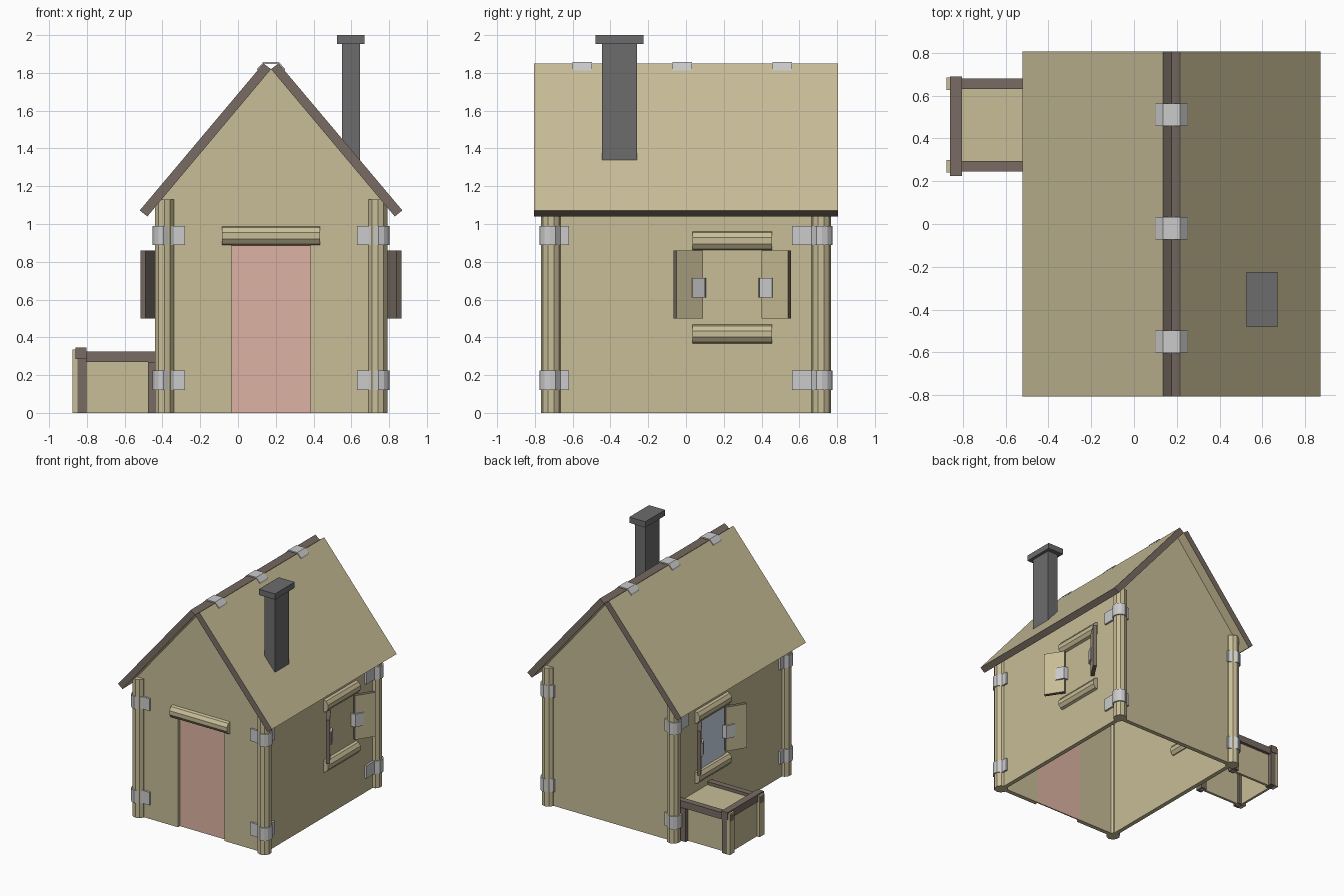
import bpy, bmesh, math
from mathutils import Vector

if "Cube" in bpy.data.objects:
    bpy.data.objects.remove(bpy.data.objects["Cube"])

CX = 0.175            # centre line of the house
WIN_Y = 0.245         # centre of both side windows


def material(name, rgb):
    m = bpy.data.materials.new(name)
    m.diffuse_color = (*rgb, 1)
    m.use_nodes = True
    m.node_tree.nodes["Principled BSDF"].inputs["Base Color"].default_value = m.diffuse_color
    return m


WOOD = material("wood", (0.58, 0.51, 0.31))
EDGE = material("wood_edge", (0.19, 0.15, 0.125))
DOOR = material("door_red", (0.72, 0.45, 0.36))
GLASS = material("glass", (0.62, 0.72, 0.85))
STONE = material("dark_stone", (0.15, 0.15, 0.155))


def prism(name, pts, lo, hi, axis, mat=None, broad=None):
    """Extrude a 2D profile along an axis; faces passing 'broad' stay wood."""
    put = {"x": lambda p, t: (t, p[0], p[1]),
           "y": lambda p, t: (p[0], t, p[1]),
           "z": lambda p, t: (p[0], p[1], t)}[axis]
    bm = bmesh.new()
    a = [bm.verts.new(put(p, lo)) for p in pts]
    b = [bm.verts.new(put(p, hi)) for p in pts]
    bm.faces.new(a)
    bm.faces.new(b[::-1])
    n = len(pts)
    for i in range(n):
        bm.faces.new((a[i], b[i], b[(i + 1) % n], a[(i + 1) % n]))
    bmesh.ops.recalc_face_normals(bm, faces=bm.faces)
    if broad:
        for f in bm.faces:
            f.normal_update()
            f.material_index = 0 if broad(f.normal) else 1
    me = bpy.data.meshes.new(name)
    bm.to_mesh(me)
    bm.free()
    if mat:
        me.materials.append(mat)
    if broad:
        me.materials.append(EDGE)
    ob = bpy.data.objects.new(name, me)
    bpy.context.collection.objects.link(ob)
    return ob


def box(name, x, y, z, mat=None):
    x0, x1 = sorted(x)
    y0, y1 = sorted(y)
    return prism(name, [(x0, y0), (x1, y0), (x1, y1), (x0, y1)], *z, "z", mat)


def circle(c, r, n=10):
    return [(c[0] + r * math.cos(2 * math.pi * (i + .5) / n),
             c[1] + r * math.sin(2 * math.pi * (i + .5) / n)) for i in range(n)]


# Gable walls, the front one notched for the doorway
top = [(CX + .575, 0), (CX + .575, 1.14), (CX, 1.82), (CX - .575, 1.14), (CX - .575, 0)]
notch = [(CX - .21, 0), (CX - .21, .89), (CX + .21, .89), (CX + .21, 0)]
prism("front_wall", top + notch, -.725, -.69, "y", WOOD)
prism("back_wall", top, .69, .725, "y", WOOD)
box("door", (CX - .21, CX + .21), (-.70, -.69), (0, .89), DOOR)
prism("door_lintel", circle((-.715, .938), .053), CX - .26, CX + .26, "x", WOOD)

for s, side in ((-1, "left"), (1, "right")):
    X = lambda d: CX + s * d
    box(side + "_wall", (X(.54), X(.575)), (-.69, .69), (0, 1.14), WOOD)

    # Roof slab, meeting its twin in a V groove at the ridge
    prism(side + "_roof", [(X(.695), 1.072), (X(.04), 1.85), (X(0), 1.82), (X(.655), 1.04)],
          -.805, .805, "y", WOOD, lambda n: abs(n.y) < .5 and n.x * s * n.z > 0)

    # Window sill and lintel logs
    for nm, z in (("lintel", .911), ("sill", .418)):
        prism(f"{side}_window_{nm}", circle((X(.565), z), .053),
              WIN_Y - .21, WIN_Y + .21, "y", WOOD)

    # Opened shutters with bent hinge plates
    for t, end in ((-1, "front"), (1, "back")):
        flip = lambda pts: [(X(d), WIN_Y + t * y) for d, y in pts]
        face = Vector((s * .84, -t * .54, 0))
        prism(f"{side}_{end}_shutter",
              flip([(.60, .155), (.69, .295), (.665, .311), (.575, .171)]),
              .50, .86, "z", WOOD, lambda n: n.dot(face) > .9)
        prism(f"{side}_{end}_hinge",
              flip([(.636, .215), (.646, .211), (.612, .145), (.575, .14), (.575, .155), (.602, .157)]),
              .61, .715, "z")

    # Corner posts and the metal straps around them
    for t, end in ((-1, "front"), (1, "back")):
        prism(f"{side}_{end}_post", circle((X(.565), t * .715), .053), 0, 1.13, "z", WOOD)
        wing_x = .455 if t < 0 else .50
        wing_y = .62 if t < 0 else .56

        def path(r, off):
            arc = [(.565 + r * math.cos(math.radians(a)), .715 + r * math.sin(math.radians(a)))
                   for a in range(-22, 113, 27)]
            return ([(.575 + off, wing_y), (.575 + off, .665)] + arc +
                    [(.515, .725 + off), (wing_x, .725 + off)])
        outline = path(.062, .018) + path(.05, .002)[::-1]
        for nm, z in (("lower", (.12, .225)), ("upper", (.89, .99))):
            prism(f"{side}_{end}_{nm}_strap", [(X(u), t * v) for u, v in outline], *z, "z")

# Pane in the left window
box("left_window_glass", (CX - .579, CX - .57), (WIN_Y - .16, WIN_Y + .16), (.46, .87), GLASS)

# Metal clips over the ridge
clip = [(-.075, 1.812), (-.072, 1.824), (-.04, 1.858), (.04, 1.858), (.072, 1.824),
        (.075, 1.812), (.04, 1.848), (-.04, 1.848)]
for i, y in enumerate((-.55, -.02, .51)):
    prism(f"ridge_clip_{i + 1}", [(CX + x, z) for x, z in clip], y - .052, y + .052, "y")

# Chimney, cut to the roof slope at its foot
prism("chimney", [(.55, 1.44), (.645, 1.325), (.645, 1.955), (.55, 1.955)], -.445, -.26, "y", STONE)
box("chimney_cap", (.525, .67), (-.48, -.225), (1.953, 2.0), STONE)

# Crate: thin panels, open underneath, with a raised frame
box("crate_front_panel", (-.85, -.44), (.265, .285), (0, .32), WOOD)
box("crate_back_panel", (-.85, -.44), (.635, .655), (0, .32), WOOD)
box("crate_end_panel", (-.85, -.83), (.285, .635), (0, .32), WOOD)
box("crate_lid", (-.83, -.40), (.285, .635), (.285, .30), WOOD)
for y, end in ((.27, "front"), (.655, "back")):
    box(f"crate_{end}_rail", (-.875, -.40), (y - .025, y + .025), (.27, .325), EDGE)
    box(f"crate_{end}_outer_post", (-.85, -.803), (y - .035, y + .03), (0, .335), EDGE)
    box(f"crate_{end}_inner_post", (-.477, -.43), (y - .035, y + .03), (0, .27), EDGE)
    box(f"crate_{end}_end_trim", (-.875, -.85), (y - .03, y + .03), (0, .335), WOOD)
box("crate_end_rail", (-.86, -.803), (.225, .69), (.285, .345), EDGE)
